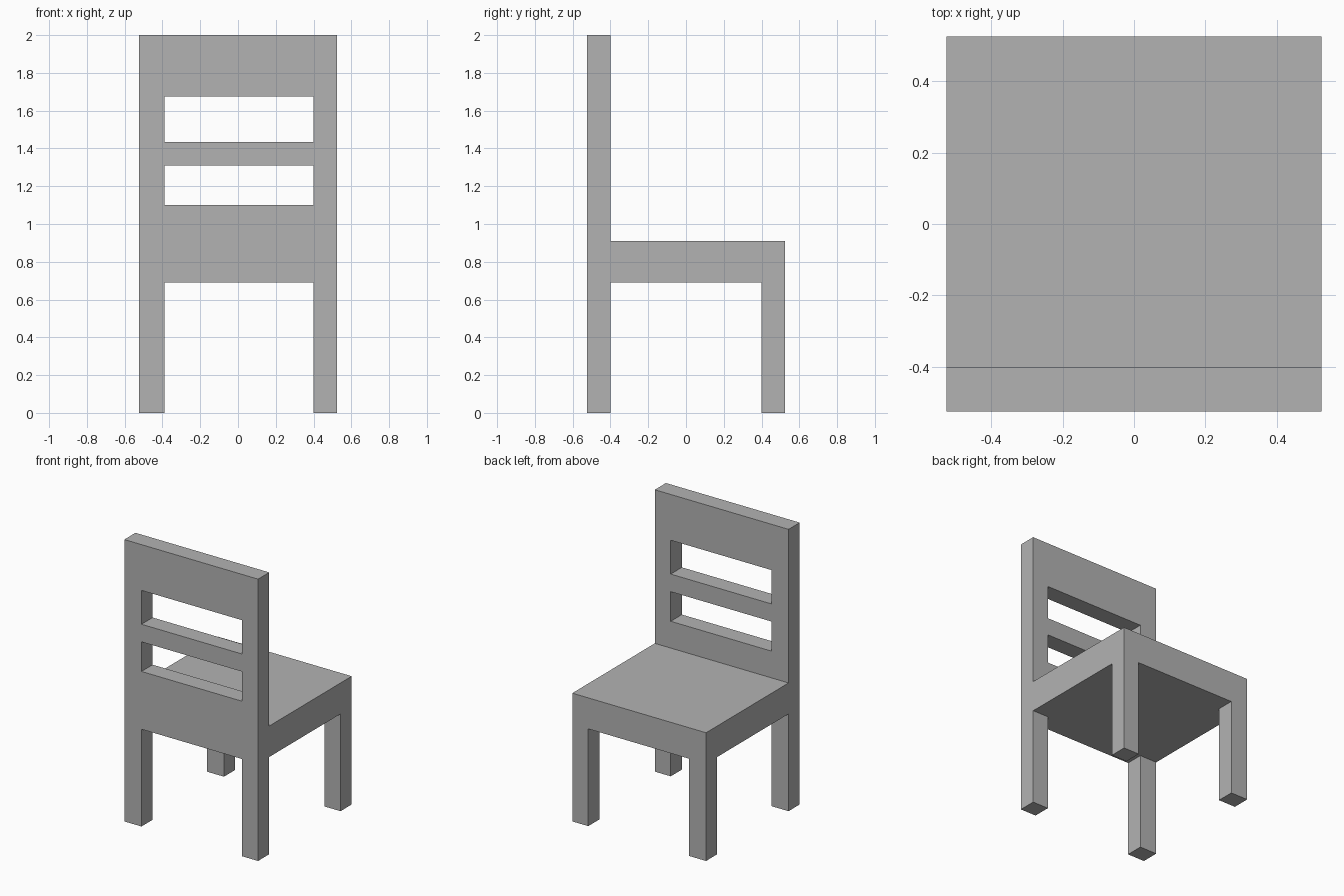
import bpy
import bmesh
from mathutils import Vector

cube = bpy.data.objects.get("Cube")
if cube:
    bpy.data.objects.remove(cube, do_unlink=True)

# Single flat grey for the whole chair
grey = bpy.data.materials.new("plain_grey")
grey.use_nodes = True
colour = (0.45, 0.45, 0.45, 1)
grey.diffuse_color = colour
grey.node_tree.nodes["Principled BSDF"].inputs["Base Color"].default_value = colour


def box(name, x, y, z):
    """Box spanning the given (min, max) range on each axis."""
    low, high = (Vector(c) for c in zip(x, y, z))
    bm = bmesh.new()
    bmesh.ops.create_cube(bm, size=1)
    bmesh.ops.scale(bm, vec=high - low, verts=bm.verts)
    bmesh.ops.translate(bm, vec=(low + high) / 2, verts=bm.verts)
    mesh = bpy.data.meshes.new(name)
    bm.to_mesh(mesh)
    bm.free()
    mesh.materials.append(grey)
    obj = bpy.data.objects.new(name, mesh)
    bpy.context.collection.objects.link(obj)
    return obj


half = 0.525
height = 2.0
seat_bottom, seat_top = 0.69, 0.91
right_x, left_x = (-half, -0.39), (0.40, half)
inner_x = (right_x[1], left_x[0])
back_y, leg_y = (-half, -0.40), (0.40, half)

# Tall back posts and short legs under the seat
for side, x in (("right", right_x), ("left", left_x)):
    box(f"{side}_back_post", x, back_y, (0, height))
    box(f"{side}_seat_leg", x, leg_y, (0, seat_bottom))

# Backrest rails between the posts
for name, z in (("lower_back_panel", (seat_bottom, 1.10)),
                ("middle_back_rail", (1.31, 1.435)),
                ("top_back_panel", (1.675, height))):
    box(name, inner_x, back_y, z)

# Thick seat, butted against the backrest
box("seat", (-half, half), (back_y[1], half), (seat_bottom, seat_top))
